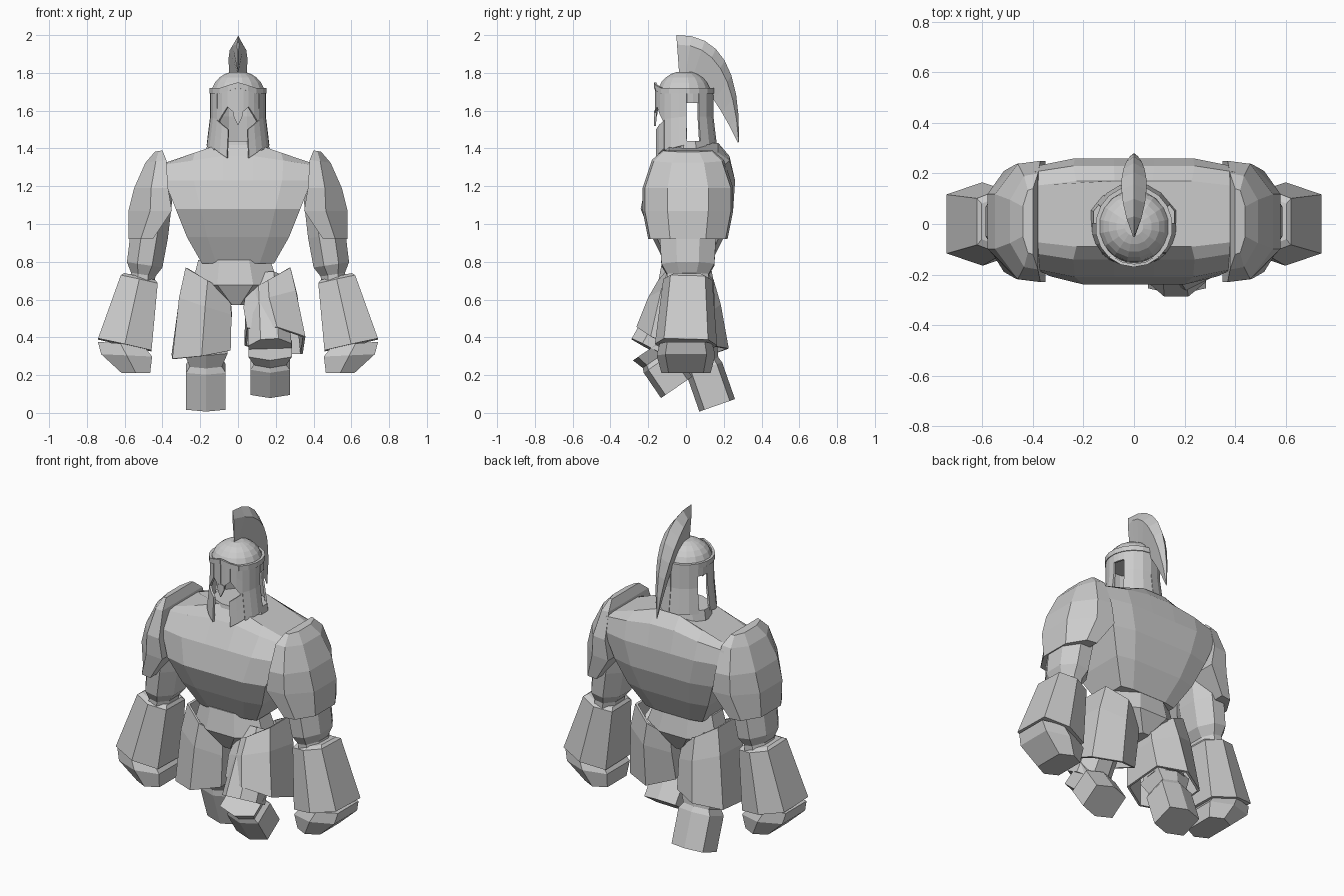
import bpy
import bmesh
from math import sin, cos, pi, radians, ceil, copysign
from mathutils import Vector

if "Cube" in bpy.data.objects:
    bpy.data.objects.remove(bpy.data.objects["Cube"])

stone = bpy.data.materials.new("stone grey")
stone.use_nodes = True
stone.diffuse_color = (0.6, 0.6, 0.6, 1)
stone.node_tree.nodes["Principled BSDF"].inputs["Base Color"].default_value = stone.diffuse_color


def lerp(pair, t):
    return pair[0] + (pair[1] - pair[0]) * t


def skin(name, rings, closed=True, caps=True, mirror=False, thickness=0):
    """Bridge point rings of equal length into one flat-shaded object."""
    bm = bmesh.new()
    rows = [[bm.verts.new(point) for point in ring] for ring in rings]
    count = len(rows[0])
    for lower, upper in zip(rows, rows[1:]):
        for i in range(count if closed else count - 1):
            j = (i + 1) % count
            bm.faces.new((lower[i], lower[j], upper[j], upper[i]))
    if closed and caps:
        bm.faces.new(rows[0][::-1])
        bm.faces.new(rows[-1])
    bmesh.ops.recalc_face_normals(bm, faces=bm.faces)
    mesh = bpy.data.meshes.new(name)
    bm.to_mesh(mesh)
    bm.free()
    mesh.materials.append(stone)
    obj = bpy.data.objects.new(name, mesh)
    bpy.context.collection.objects.link(obj)
    if thickness:
        solidify = obj.modifiers.new("thickness", "SOLIDIFY")
        solidify.thickness = thickness
        solidify.offset = 0
    if mirror:
        obj.modifiers.new("mirror", "MIRROR")


def limb(name, start, end, stations, sides=8, boxy=1, facing=None, **options):
    """Polygon rings along an axis; each station is (fraction, width, depth)."""
    start, end = Vector(start), Vector(end)
    angles = [2 * pi * (k + 0.5) / sides for k in range(sides)]
    widest = max(cos(a) for a in angles)
    deepest = max(sin(a) for a in angles)
    rings = []
    for t, width, depth in stations:
        centre = start.lerp(end, t)
        normal = end - start
        if facing:
            normal = Vector(facing[0]).lerp(Vector(facing[1]), t)
        across = Vector((0, 1, 0)).cross(normal).normalized()
        along = normal.cross(across).normalized()
        ring = []
        for a in angles:
            reach = copysign(abs(sin(a) / deepest) ** boxy, sin(a))
            ring.append(centre + across * (width / 2 * cos(a) / widest) + along * (depth / 2 * reach))
        rings.append(ring)
    skin(name, rings, **options)


# Torso: wide slabs stacked from waist to sloping shoulders
def slab(z, half_width, front, back):
    columns = (-1, -0.6, -0.2, 0.2, 0.6, 1)
    middle = (front + back) / 2
    ring = []
    for edge, order in ((front, columns), (back, columns[::-1])):
        for u in order:
            rounding = 1 - max(0, abs(u) - 0.6) / 3
            droop = max(0, z - 1.3) * max(0, abs(u) - 0.2)
            ring.append((u * half_width, middle + (edge - middle) * rounding, z - droop))
    return ring


skin("torso", [slab(0.79, 0.19, -0.11, 0.13), slab(0.93, 0.27, -0.18, 0.2),
               slab(1.08, 0.33, -0.24, 0.25), slab(1.23, 0.39, -0.21, 0.26),
               slab(1.36, 0.4, -0.14, 0.23), slab(1.43, 0.38, -0.09, 0.17)])

# Pelvis and neck collar
limb("pelvis", (-0.02, 0, 0.81), (-0.01, 0, 0.57),
     [(0, 0.38, 0.25), (0.55, 0.46, 0.3), (1, 0.1, 0.18)], facing=((0, 0, 1), (0, 0, 1)))
limb("neck", (0, 0.02, 1.38), (0, 0.02, 1.44), [(0, 0.34, 0.25), (1, 0.32, 0.23)], sides=12)


# Shoulder guards: flat against the torso, chamfered on the outside
def shoulder_ring(z, inner, outer, half_depth):
    middle = (inner + outer) / 2
    front = [(inner, -1), (middle, -0.95), (outer, -0.45)]
    outline = front + [(x, -y) for x, y in front[::-1]]
    return [(x, 0.01 + y * half_depth, z - max(0, z - 1.2) * (x - inner)) for x, y in outline]


skin("shoulder_guard", [shoulder_ring(1.39, 0.4, 0.44, 0.13), shoulder_ring(1.34, 0.38, 0.49, 0.19),
                        shoulder_ring(1.19, 0.37, 0.55, 0.24), shoulder_ring(1.07, 0.35, 0.58, 0.24),
                        shoulder_ring(0.92, 0.45, 0.58, 0.21)], mirror=True)

# Arms
limb("upper_arm", (0.43, 0.01, 1.2), (0.51, 0.01, 0.68),
     [(0, 0.18, 0.28), (0.5, 0.2, 0.3), (0.8, 0.19, 0.28), (0.9, 0.13, 0.22), (1, 0.14, 0.22)],
     mirror=True)
limb("gauntlet", (0.52, 0.01, 0.72), (0.6, 0, 0.36),
     [(0, 0.17, 0.2), (0.04, 0.2, 0.26), (1, 0.29, 0.33)], sides=6, boxy=0.5, mirror=True)
limb("fist", (0.65, 0, 0.42), (0.54, 0, 0.21), [(0.25, 0.24, 0.28), (0.55, 0.27, 0.31), (1, 0.15, 0.26)],
     sides=6, boxy=0.5, facing=((-0.1, 0, 1), (0, 0, 1)), mirror=True)

# Legs: the left steps forward, the right trails behind
for name, side, knee, toe, hem, hem_slope in (
        ("left", 1, (-0.19, 0.34), (-0.05, 0.135), (-0.07, 0.38), 0.4),
        ("right", -1, (0.06, 0.34), (0.165, 0.04), (0.02, 0.32), -0.1)):
    knee_point = (side * 0.17, *knee)
    limb(name + "_thigh", (side * 0.15, 0, 0.7), knee_point, [(0, 0.2, 0.2), (1, 0.23, 0.22)])
    limb(name + "_shin", knee_point, (side * 0.17, *toe),
         [(0, 0.23, 0.22), (0.25, 0.17, 0.18), (0.35, 0.21, 0.2), (1, 0.21, 0.2)], sides=6, boxy=0.5)
    limb(name + "_thigh_plate", (side * 0.16, 0, 0.7), (side * 0.195, *hem),
         [(0, 0.26, 0.28), (0.35, 0.28, 0.34), (1, 0.3, 0.4)], sides=6, boxy=0.7, caps=False,
         facing=((-side * 0.6, 0, 1), (side * 0.15, hem_slope, 1)), thickness=0.015)


# Helmet: curved strips round a hollow head, angle 0 at the front
def helmet_strip(name, first, last, low, high, grow=0):
    steps = ceil((last - first) / 20)
    rings = []
    for k in range(steps + 1):
        t = k / steps
        angle = radians(lerp((first, last), t))
        bottom, top = lerp(low, t), lerp(high, t)
        ring = []
        for z in (bottom, (bottom + top) / 2, top):
            radius = 0.142 + grow
            flare = max(0, 1.55 - z) / 7
            ring.append(((radius + flare) * sin(angle),
                         -0.01 - 1.05 * radius * cos(angle) - flare * min(0, cos(angle)), z))
        rings.append(ring)
    skin(name, rings, closed=False, mirror=True, thickness=0.012)


crown, hole, base = (1.72, 1.72), (1.64, 1.64), (1.42, 1.42)
helmet_strip("brow_centre", 0, 22, (1.57, 1.62), crown)
helmet_strip("brow_side", 22, 48, (1.62, 1.53), crown)
helmet_strip("helmet_side", 48, 95, (1.39, 1.42), crown)
helmet_strip("helmet_bridge", 95, 120, hole, crown)
helmet_strip("helmet_back", 120, 180, base, crown)
helmet_strip("cheek_guard", 19, 48, (1.35, 1.4), (1.5, 1.55), grow=0.003)
helmet_strip("nose_guard", 0, 9, (1.52, 1.57), (1.6, 1.59), grow=0.005)
helmet_strip("rim_front", 0, 40, (1.72, 1.69), (1.75, 1.72), grow=0.005)
helmet_strip("rim_back", 40, 180, (1.69, 1.69), (1.72, 1.72), grow=0.005)

arc = [pi / 2 * k / 6 for k in range(6)]
limb("helmet_dome", (0, -0.01, 1.69), (0, -0.01, 1.81),
     [(sin(a), 0.28 * cos(a), 0.28 * cos(a)) for a in arc], sides=16)


# Crest: a swept fin between two curves, widest near the middle
def curve(start, control, end, t):
    return lerp((lerp((start, control), t), lerp((control, end), t)), t)


tail = Vector((0, 0.28, 1.42))
fin = []
for k in range(9):
    t = (k + 0.1) / 8.2
    outer = curve(Vector((0, -0.06, 2)), Vector((0, 0.3, 2.02)), tail, t)
    inner = curve(Vector((0, -0.04, 1.8)), Vector((0, 0.1, 1.8)), tail, t)
    spread = Vector((0.05 * sin(pi * t ** 0.8), 0, 0))
    ridge = outer.lerp(inner, 0.25)
    fin.append([outer, ridge + spread, inner, ridge - spread])
skin("helmet_crest", fin)
